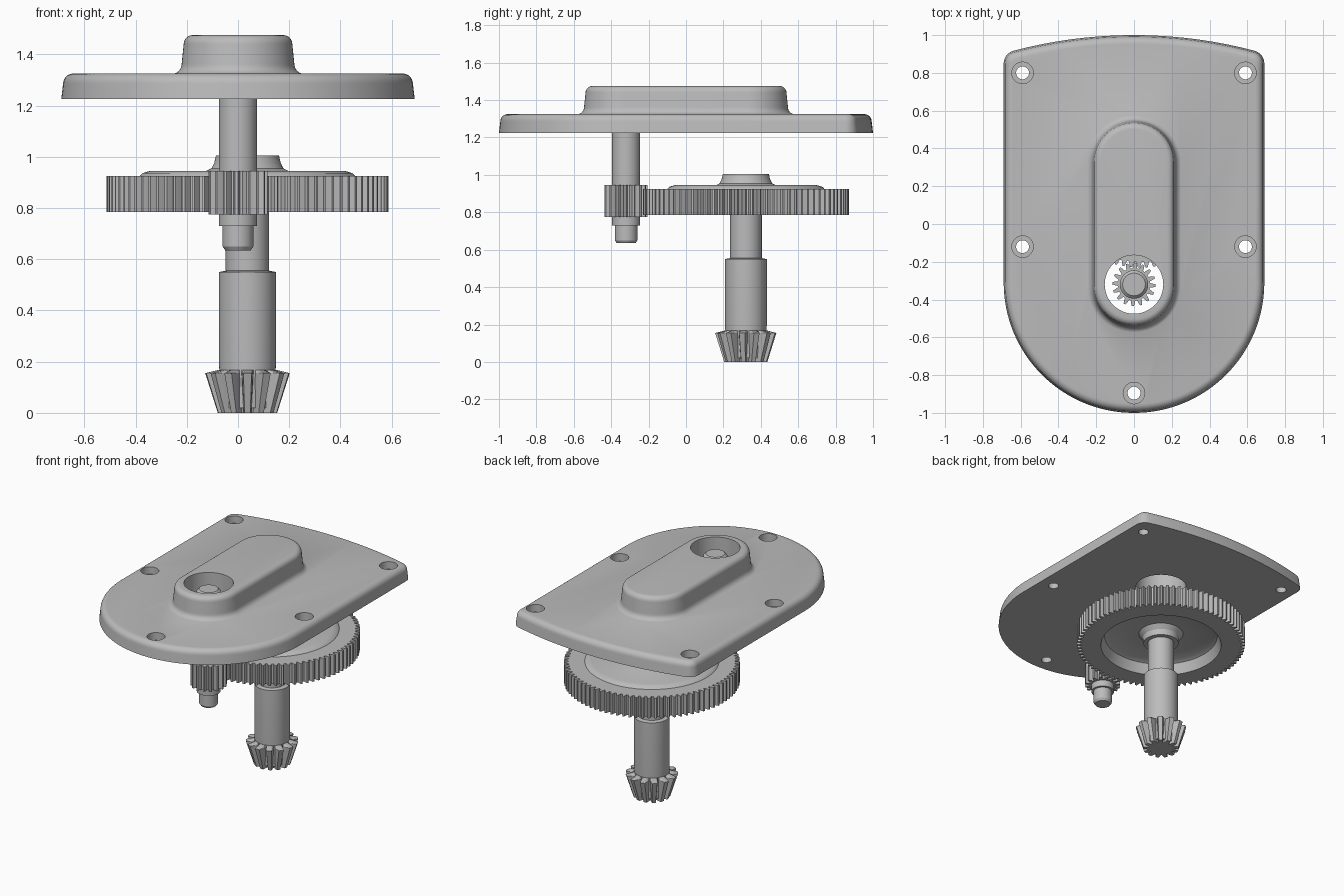
import bpy, bmesh
from math import pi, sin, cos, asin, sqrt, atan2, radians

cube = bpy.data.objects.get("Cube")
if cube:
    bpy.data.objects.remove(cube, do_unlink=True)

grey = bpy.data.materials.new("cast grey")
grey.use_nodes = True
GREY = (0.5, 0.5, 0.5, 1)
grey.diffuse_color = GREY
for node in grey.node_tree.nodes:
    if node.type == 'BSDF_PRINCIPLED':
        node.inputs["Base Color"].default_value = GREY


def loft(name, rings, at=(0, 0)):
    """Skin a stack of equal-length point rings and cap both ends."""
    bm = bmesh.new()
    rows = [[bm.verts.new(p) for p in ring] for ring in rings]
    n = len(rows[0])
    for a, b in zip(rows, rows[1:]):
        for i in range(n):
            j = (i + 1) % n
            bm.faces.new((a[i], a[j], b[j], b[i]))
    bm.faces.new(rows[0][::-1])
    bm.faces.new(rows[-1])
    bmesh.ops.recalc_face_normals(bm, faces=bm.faces[:])
    mesh = bpy.data.meshes.new(name)
    bm.to_mesh(mesh)
    bm.free()
    mesh.materials.append(grey)
    obj = bpy.data.objects.new(name, mesh)
    obj.location = (*at, 0)
    bpy.context.collection.objects.link(obj)
    return obj


def smooth(obj, angle=32):
    bpy.ops.object.select_all(action='DESELECT')
    obj.select_set(True)
    bpy.context.view_layer.objects.active = obj
    bpy.ops.object.shade_smooth_by_angle(angle=radians(angle))


def turned(name, profile, at, n=48):
    """Revolve (radius, z) pairs about a vertical axis."""
    return loft(name, [[(r * cos(2 * pi * i / n), r * sin(2 * pi * i / n), z)
                        for i in range(n)] for r, z in profile], at)


def toothed(name, teeth, profile, at, phase, flank):
    """Loft (root radius, tip radius, z) rings; equal radii give a plain circle."""
    shape = list(zip((-flank[0], -flank[1], -flank[2], flank[2], flank[1], flank[0]),
                     (0, 0.5, 1, 1, 0.5, 0)))
    rings = []
    for root, tip, z in profile:
        ring = []
        for t in range(teeth):
            for offset, height in shape:
                a = phase + 2 * pi * (t + offset) / teeth
                r = root + (tip - root) * height
                ring.append((r * cos(a), r * sin(a), z))
        rings.append(ring)
    return loft(name, rings, at)


def outline(arcs, inset, z):
    """Closed convex outline from (cx, cy, radius, start, end, steps) arcs."""
    pts = []
    for cx, cy, r, a0, a1, n in arcs:
        for i in range(n + 1):
            a = a0 + (a1 - a0) * i / n
            pts.append((cx + (r - inset) * cos(a), cy + (r - inset) * sin(a), z))
    return pts


def fillet(inset, z, size, steps=6):
    """Quarter-round shoulder ending flat at inset + size, z + size."""
    return [(inset + size * (1 - cos(pi / 2 * k / steps)),
             z + size * sin(pi / 2 * k / steps)) for k in range(steps + 1)]


def boolean(obj, tool, operation):
    mod = obj.modifiers.new(operation.lower(), 'BOOLEAN')
    mod.operation, mod.object, mod.solver = operation, tool, 'EXACT'
    bpy.context.view_layer.objects.active = obj
    bpy.ops.object.modifier_apply(modifier=mod.name)
    bpy.data.objects.remove(tool, do_unlink=True)


PINION = (0, -0.32)
GEAR = (0.037, 0.32)

# Cover plate: round front, straight sides, shallow arc at the back
W, BIG, CORNER = 0.69, 2.5, 0.07
cx = W - CORNER
cy = 1 - BIG + sqrt((BIG - CORNER) ** 2 - cx ** 2)
tilt = pi / 2 - asin(cx / (BIG - CORNER))
plate_arcs = [(0, -0.31, W, pi, 2 * pi, 64),
              (cx, cy, CORNER, 0, tilt, 8),
              (0, 1 - BIG, BIG, tilt, pi - tilt, 24),
              (-cx, cy, CORNER, pi - tilt, pi, 8)]
cover = loft("cover_plate", [outline(plate_arcs, i, z) for i, z in
                             [(0, 1.225)] + fillet(0.007, 1.285, 0.04)])

# Raised oblong boss with a flared foot and rounded top
boss_arcs = [(0, 0.325, 0.22, 0, pi, 32), (0, -0.325, 0.22, pi, 2 * pi, 32)]
foot = [(-0.04 * (1 - sin(a)), 1.323 + 0.04 * (1 - cos(a)))
        for a in [pi / 2 * k / 6 for k in range(7)]]
boss = loft("boss", [outline(boss_arcs, i, z) for i, z in
                     [(-0.04, 1.28)] + foot + fillet(0.008, 1.44, 0.035)])
boolean(cover, boss, 'UNION')

# Pinion opening, blind bearing pocket and counterbored screw holes
cuts = [(PINION, [(0.155, 1.1), (0.155, 1.6)]),
        (GEAR, [(0.165, 1.1), (0.165, 1.42)])]
for spot in [(0.59, 0.8), (-0.59, 0.8), (0.59, -0.12), (-0.59, -0.12), (0, -0.895)]:
    cuts.append((spot, [(0.034, 1.1), (0.034, 1.275), (0.057, 1.275), (0.057, 1.4)]))
for spot, profile in cuts:
    boolean(cover, turned("cutter", profile, spot), 'DIFFERENCE')
smooth(cover)

# Meshing spur gears share one module
MODULE = 0.0128
toward = atan2(GEAR[1] - PINION[1], GEAR[0] - PINION[0])
SPUR = (0.36, 0.25, 0.13)


def radii(teeth):
    return MODULE * (teeth / 2 - 1.25), MODULE * (teeth / 2 + 1)


p_root, p_tip = radii(16)
smooth(toothed("pinion_teeth", 16, [(p_root, p_tip, 0.775), (p_root, p_tip, 0.945)],
               PINION, toward, SPUR))
smooth(turned("pinion_shaft", [(0.05, 0.635), (0.06, 0.65), (0.06, 0.73), (0.075, 0.73),
                               (0.075, 1.42), (0.06, 1.435)], PINION))

g_root, g_tip = radii(84)
plain = lambda r, z: (r, r, z)
smooth(toothed("large_gear", 84, [
    plain(0.115, 0.80), plain(0.12, 0.84), plain(0.145, 0.87),
    plain(0.34, 0.87), plain(0.37, 0.855), plain(0.395, 0.785),
    (g_root, g_tip, 0.785), (g_root, g_tip, 0.925),
    plain(0.42, 0.925), plain(0.41, 0.936), plain(0.38, 0.945),
    plain(0.16, 0.945), plain(0.14, 0.955), plain(0.13, 0.975),
    plain(0.123, 1.005)], GEAR, toward + pi + pi / 84, SPUR))

# Output shaft with a thicker lower sleeve
smooth(turned("output_shaft", [(0.1, 0.02), (0.112, 0.2), (0.112, 0.55), (0.085, 0.555),
                               (0.085, 0.9)], GEAR))

# Bevel pinion at the lower end
smooth(toothed("bevel_pinion", 13, [(0.08, 0.116, 0), (0.113, 0.165, 0.155),
                                    plain(0.113, 0.168)],
               GEAR, -pi / 2, (0.42, 0.31, 0.2)), 25)
